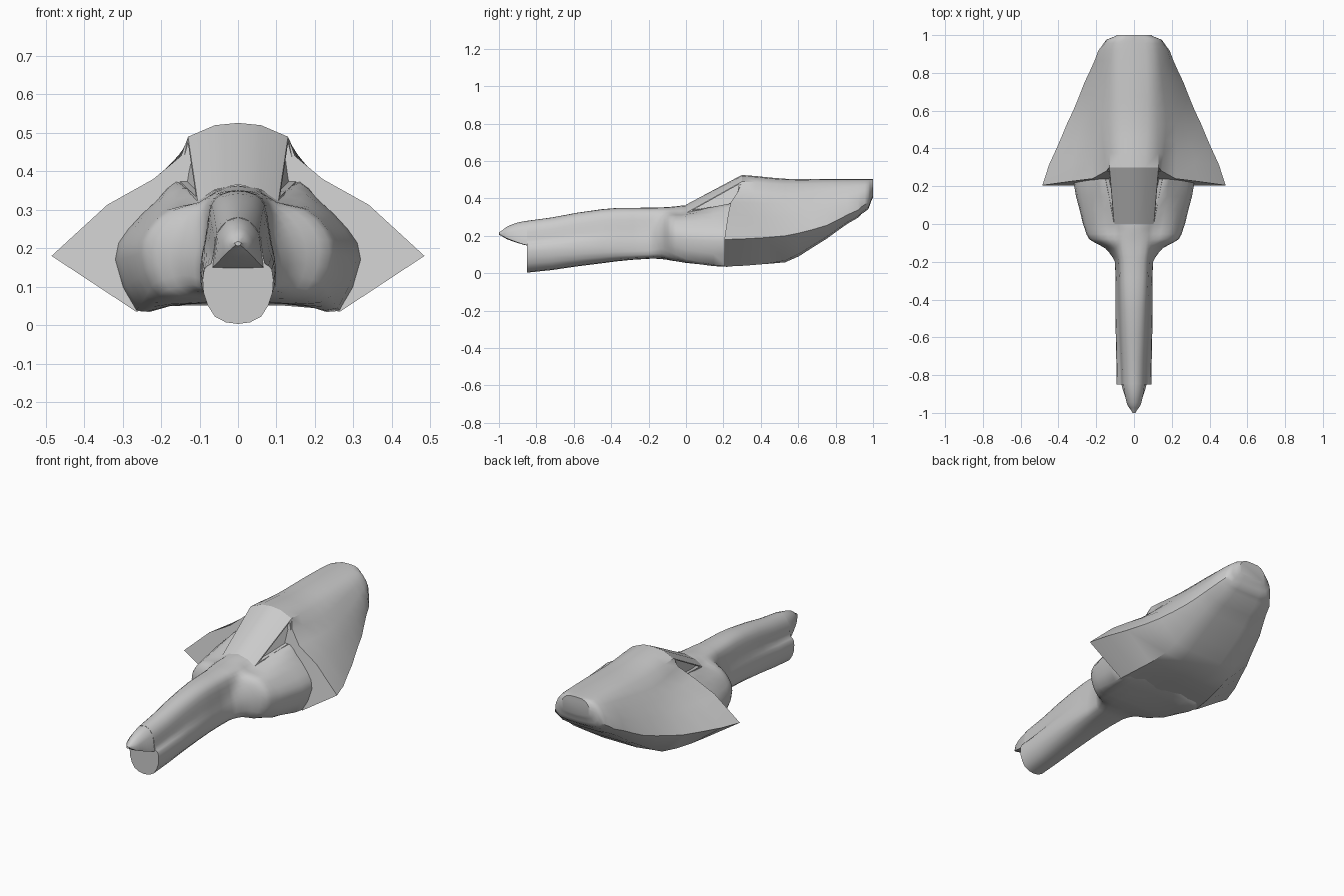
import bpy
import math

if "Cube" in bpy.data.objects:
    bpy.data.objects.remove(bpy.data.objects["Cube"])

LENGTH_STEPS = 3


def make_mesh(name, verts, faces, angle=35):
    mesh = bpy.data.meshes.new(name)
    mesh.from_pydata(verts, [], faces)
    obj = bpy.data.objects.new(name, mesh)
    bpy.context.collection.objects.link(obj)
    bpy.context.view_layer.objects.active = obj
    obj.select_set(True)
    bpy.ops.object.mode_set(mode='EDIT')
    bpy.ops.mesh.select_all(action='SELECT')
    bpy.ops.mesh.remove_doubles(threshold=0.0005)
    bpy.ops.mesh.normals_make_consistent(inside=False)
    bpy.ops.object.mode_set(mode='OBJECT')
    bpy.ops.object.shade_smooth_by_angle(angle=math.radians(angle))
    obj.select_set(False)
    return obj


def spline(a, b, c, d, t):
    return 0.5 * (2 * b + (c - a) * t + (2 * a - 5 * b + 4 * c - d) * t * t
                  + (3 * b - a - 3 * c + d) * t ** 3)


def round_profile(pts):
    """Add one curved point between each pair of half-section points."""
    ext = [(-pts[1][0], pts[1][1])] + pts + [(-pts[-2][0], pts[-2][1])]
    out = []
    for i in range(len(pts) - 1):
        mid = [spline(*[ext[i + k][c] for k in range(4)], 0.5) for c in (0, 1)]
        out += [pts[i], (max(0, mid[0]), mid[1])]
    return out + [pts[-1]]


def loft(name, sections, front_y=None, angle=35, rounded=False):
    """Skin half sections (y, [(x, z)...]) running top centre to bottom centre."""
    if rounded:
        sections = [(y, round_profile(pts)) for y, pts in sections]
    rows = [[(x, y, z) for x, z in pts] for y, pts in sections]
    if front_y:
        rows[0] = [(p[0], y, p[2]) for p, y in zip(rows[0], front_y)]
    fine = []
    last = len(rows) - 1
    for i in range(last):
        quad = [rows[max(i - 1, 0)], rows[i], rows[i + 1], rows[min(i + 2, last)]]
        for s in range(LENGTH_STEPS):
            t = s / LENGTH_STEPS
            row = []
            for a, b, c, d in zip(*quad):
                x = max(0, spline(a[0], b[0], c[0], d[0], t))
                z = spline(a[2], b[2], c[2], d[2], t)
                row.append((x, b[1] + (c[1] - b[1]) * t, z))
            fine.append(row)
    fine.append(rows[-1])
    rings = [r + [(-x, y, z) for x, y, z in r[-2:0:-1]] for r in fine]
    n = len(rings[0])
    verts = [v for r in rings for v in r]
    faces = [(i * n + j, i * n + (j + 1) % n, (i + 1) * n + (j + 1) % n, (i + 1) * n + j)
             for i in range(len(rings) - 1) for j in range(n)]
    faces += [tuple(range(n)), tuple(range(len(verts) - n, len(verts)))]
    return make_mesh(name, verts, faces, angle)


# Long nose flaring into the side pods
nose = [
    (-0.85, [(0, .28), (.03, .27), (.055, .238), (.063, .195), (.07, .16), (.088, .145), (.09, .085), (.06, .022), (0, .003)]),
    (-0.45, [(0, .342), (.04, .333), (.066, .305), (.078, .255), (.086, .21), (.096, .17), (.097, .11), (.07, .067), (0, .053)]),
    (-0.20, [(0, .35), (.05, .34), (.075, .312), (.085, .25), (.092, .21), (.1, .17), (.1, .12), (.085, .085), (0, .077)]),
]
pods = [
    (-0.13, [(0, .352), (.06, .342), (.085, .315), (.11, .28), (.135, .24), (.15, .19), (.145, .13), (.115, .085), (0, .075)]),
    (-0.08, [(0, .355), (.06, .345), (.1, .32), (.17, .298), (.22, .25), (.238, .19), (.215, .11), (.16, .07), (0, .07)]),
    (0.0, [(0, .363), (.06, .35), (.11, .32), (.19, .305), (.25, .24), (.27, .18), (.24, .075), (.17, .055), (0, .062)]),
    (0.22, [(0, .36), (.1, .35), (.16, .37), (.21, .325), (.285, .25), (.32, .17), (.265, .037), (.18, .05), (0, .067)]),
]
tail = [(0.3, [(0, .36), (.09, .35), (.15, .37), (.2, .325), (.275, .25), (.31, .175), (.25, .07), (.17, .075), (0, .085)])]
loft("front_hull", nose + pods + tail, rounded=True, angle=48)

# Overhanging beak above the flat lower nose face
loft("nose_beak", [
    (-1.0, [(0, .218), (.004, .216), (.008, .213), (.006, .208), (0, .206)]),
    (-0.96, [(0, .247), (.02, .238), (.034, .215), (.03, .187), (0, .183)]),
    (-0.91, [(0, .268), (.026, .257), (.047, .228), (.048, .168), (0, .165)]),
    (-0.85, [(0, .28), (.03, .27), (.055, .238), (.066, .15), (0, .148)]),
], angle=50)

# Rear shell with swept wing edges
loft("rear_shell", [
    (0.20, [(0, .525), (.06, .52), (.13, .49), (.148, .44), (.22, .38), (.34, .313), (.485, .18), (.265, .035), (.13, .065), (0, .065)]),
    (0.53, [(0, .505), (.07, .5), (.125, .475), (.17, .425), (.22, .37), (.28, .3), (.355, .2), (.22, .068), (.11, .058), (0, .058)]),
    (0.75, [(0, .503), (.07, .5), (.115, .482), (.15, .445), (.185, .395), (.225, .34), (.262, .255), (.19, .193), (.1, .183), (0, .183)]),
    (0.92, [(0, .503), (.06, .501), (.1, .49), (.13, .465), (.155, .43), (.178, .39), (.188, .338), (.14, .305), (.08, .297), (0, .297)]),
    (0.975, [(0, .503), (.05, .501), (.085, .493), (.11, .475), (.13, .45), (.143, .42), (.147, .38), (.12, .352), (.07, .345), (0, .343)]),
    (1.0, [(0, .503), (.04, .501), (.06, .493), (.075, .48), (.085, .465), (.09, .45), (.09, .43), (.08, .415), (.05, .408), (0, .405)]),
], front_y=[.3, .3, .3, .28, .24, .225, .205, .205, .205, .205])

# Curved windshield, with its lower and upper edges
low = [(-.105, .322), (-.06, .352), (0, .366), (.06, .352), (.105, .322)]
high = [(-.13, .49), (-.06, .52), (0, .526), (.06, .52), (.13, .49)]
pts = [(x, 0.0, z) for x, z in low] + [(x, .3, z) for x, z in high]
make_mesh("windshield", pts, [(i, i + 1, i + 6, i + 5) for i in range(4)])

# Side frames and recessed side windows beside the windshield
outer = [(.105, 0, .322), (.13, .3, .49), (.16, .28, .375)]
mid = [sum(p[k] for p in outer) / 3 for k in range(3)]
inner = [tuple(p[k] + (mid[k] - p[k]) * 0.16 for k in range(3)) for p in outer]
deep = [(x - .018, y, z) for x, y, z in inner]
for side, label in ((1, "right"), (-1, "left")):
    verts = [(side * x, y, z) for x, y, z in outer + inner + deep]
    faces = [(6, 7, 8)]
    for i in range(3):
        j = (i + 1) % 3
        faces += [(i, j, j + 3, i + 3), (i + 3, j + 3, j + 6, i + 6)]
    make_mesh("side_window_" + label, verts, faces, 20)
